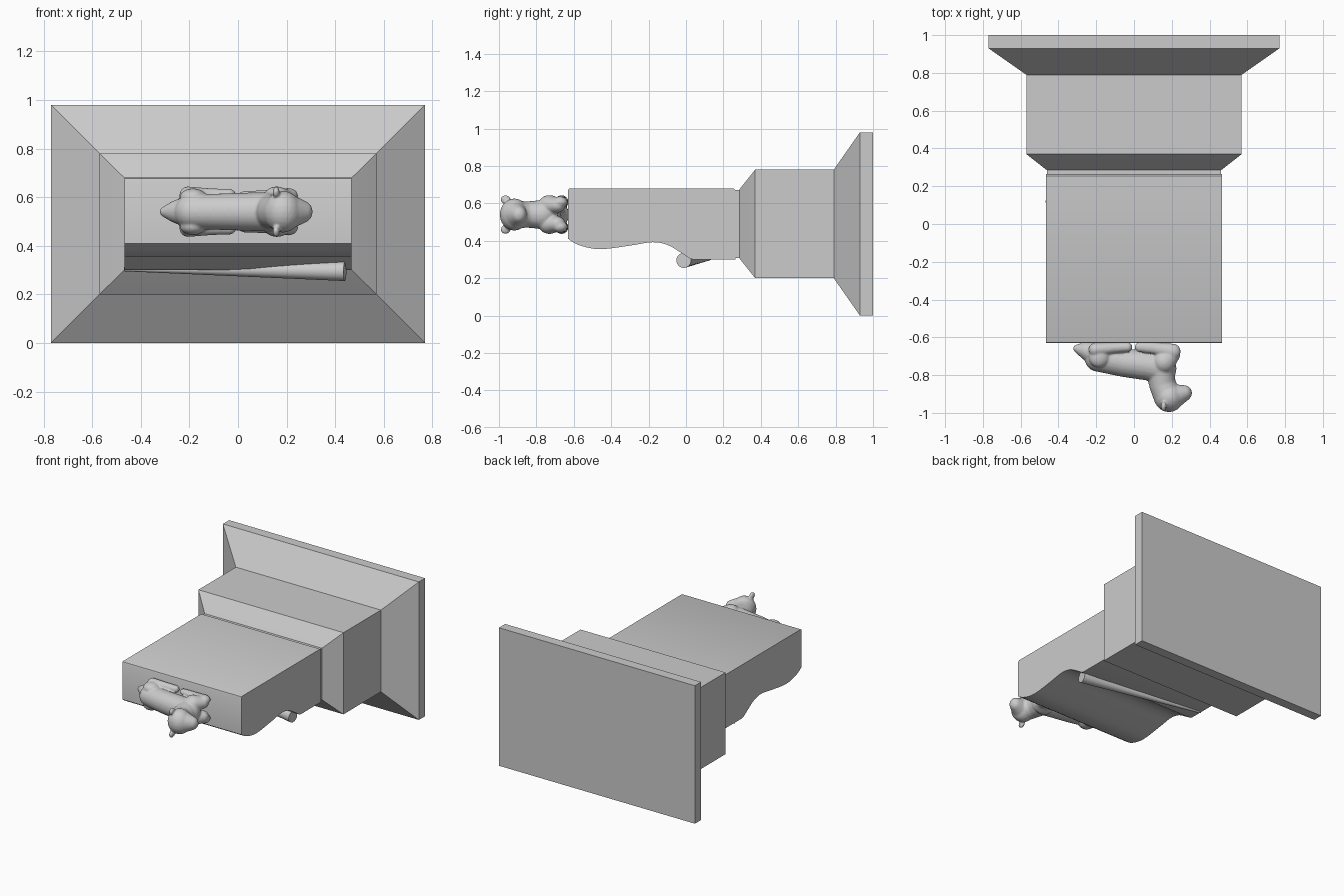
import bpy, bmesh, math
from mathutils import Vector, Matrix

if "Cube" in bpy.data.objects:
    bpy.data.objects.remove(bpy.data.objects["Cube"])


def finish(bm, name, angle=30):
    bmesh.ops.recalc_face_normals(bm, faces=bm.faces)
    me = bpy.data.meshes.new(name)
    bm.to_mesh(me)
    bm.free()
    ob = bpy.data.objects.new(name, me)
    bpy.context.collection.objects.link(ob)
    bpy.ops.object.select_all(action='DESELECT')
    ob.select_set(True)
    bpy.context.view_layer.objects.active = ob
    bpy.ops.object.shade_smooth_by_angle(angle=math.radians(angle))
    return ob


def spline(pts, steps=6):
    """Catmull-Rom through 2D points."""
    p = [Vector(q) for q in [pts[0]] + pts + [pts[-1]]]
    out = []
    for a, b, c, d in zip(p, p[1:], p[2:], p[3:]):
        for i in range(steps):
            t = i / steps
            out.append(0.5 * (2 * b + (c - a) * t + (2 * a - 5 * b + 4 * c - d) * t * t
                              + (3 * b - a - 3 * c + d) * t ** 3))
    return out + [p[-1]]


# Stepped base: rectangular rings (y, half width, half height) along y
bm = bmesh.new()
CZ = 0.49
rings = []
for y, hx, hz in [(1.0, .77, .49), (.93, .77, .49), (.79, .57, .29),
                  (.37, .57, .29), (.29, .468, .19), (.285, .46, .182), (.26, .46, .182)]:
    rings.append([bm.verts.new((sx * hx, y, CZ + sz * hz))
                  for sx, sz in ((-1, -1), (1, -1), (1, 1), (-1, 1))])
for a, b in zip(rings, rings[1:]):
    for i in range(4):
        j = (i + 1) % 4
        bm.faces.new((a[i], a[j], b[j], b[i]))
bm.faces.new(rings[0])
bm.faces.new(rings[-1])
finish(bm, "stepped_base", 10)

# Column block with a wavy underside, extruded across x
wave = spline([(-.63, .41), (-.57, .376), (-.46, .355), (-.30, .374), (-.18, .392),
               (-.10, .378), (-.03, .338), (.02, .305)])
profile = [tuple(v) for v in wave] + [(.04, .30), (.265, .30), (.265, .67), (.255, .68),
                                      (-.62, .68), (-.627, .677), (-.63, .67)]
bm = bmesh.new()
face = bm.faces.new([bm.verts.new((-.467, y, z)) for y, z in profile])
ext = bmesh.ops.extrude_face_region(bm, geom=[face])
bmesh.ops.translate(bm, vec=(.934, 0, 0),
                    verts=[g for g in ext["geom"] if isinstance(g, bmesh.types.BMVert)])
finish(bm, "wavy_block", 25)

# Tapered rod lying under the block
a, b = Vector((.44, -.012, .295)), Vector((-.467, .125, .305))
bm = bmesh.new()
bmesh.ops.create_cone(bm, cap_ends=True, segments=32, radius1=.04, radius2=.01,
                      depth=(b - a).length,
                      matrix=Matrix.Translation((a + b) / 2)
                      @ (b - a).to_track_quat('Z', 'Y').to_matrix().to_4x4())
finish(bm, "tapered_rod")

# Reclining animal: chains of blobs fused by a remesh; its "up" is -y
bm = bmesh.new()
AZ = 0.54


def blob(x, y, z, r, scale=(1, 1, 1)):
    bmesh.ops.create_icosphere(bm, subdivisions=3, radius=r,
                               matrix=Matrix.Translation((x, y, z)) @ Matrix.Diagonal((*scale, 1)))


def chain(pts, dz=0, scale=(1, 1, 1), steps=7):
    for p, q in zip(pts, pts[1:]):
        for i in range(steps + 1):
            x, y, r = Vector(p).lerp(Vector(q), i / steps)
            blob(x, y, AZ + dz, r, scale)


# torso, neck, head with muzzle, rump
chain([(-.19, -.71, .072), (-.05, -.735, .076), (.08, -.75, .08), (.145, -.765, .08)])
chain([(.14, -.77, .078), (.15, -.85, .07), (.18, -.915, .076)])
blob(.185, -.918, AZ, .078, (1, 1, 1.1))
chain([(.20, -.915, .068), (.265, -.895, .042)], scale=(1, 1, 1.1))
chain([(-.20, -.69, .065), (-.25, -.67, .048), (-.30, -.66, .022)])
for s in (-1, 1):
    # haunch and hind leg, foreleg folded under
    blob(-.185, -.705, AZ + s * .06, .055, (1, 1, .65))
    chain([(-.205, -.665, .036), (-.10, -.655, .028), (-.035, -.652, .026)], s * .068)
    chain([(.16, -.73, .06), (.20, -.69, .045)], s * .05, (1, 1, .9))
    chain([(.205, -.675, .042), (.11, -.658, .03), (.03, -.652, .026)], s * .066, (1, 1, .75))
    # ear
    blob(.157, -.965, AZ + s * .08, .024, (.6, 1.1, 1))
animal = finish(bm, "reclining_animal", 60)
m = animal.modifiers.new("fuse", 'REMESH')
m.mode = 'VOXEL'
m.voxel_size = .006
m.use_smooth_shade = True
m = animal.modifiers.new("soften", 'SMOOTH')
m.factor = .5
m.iterations = 3
